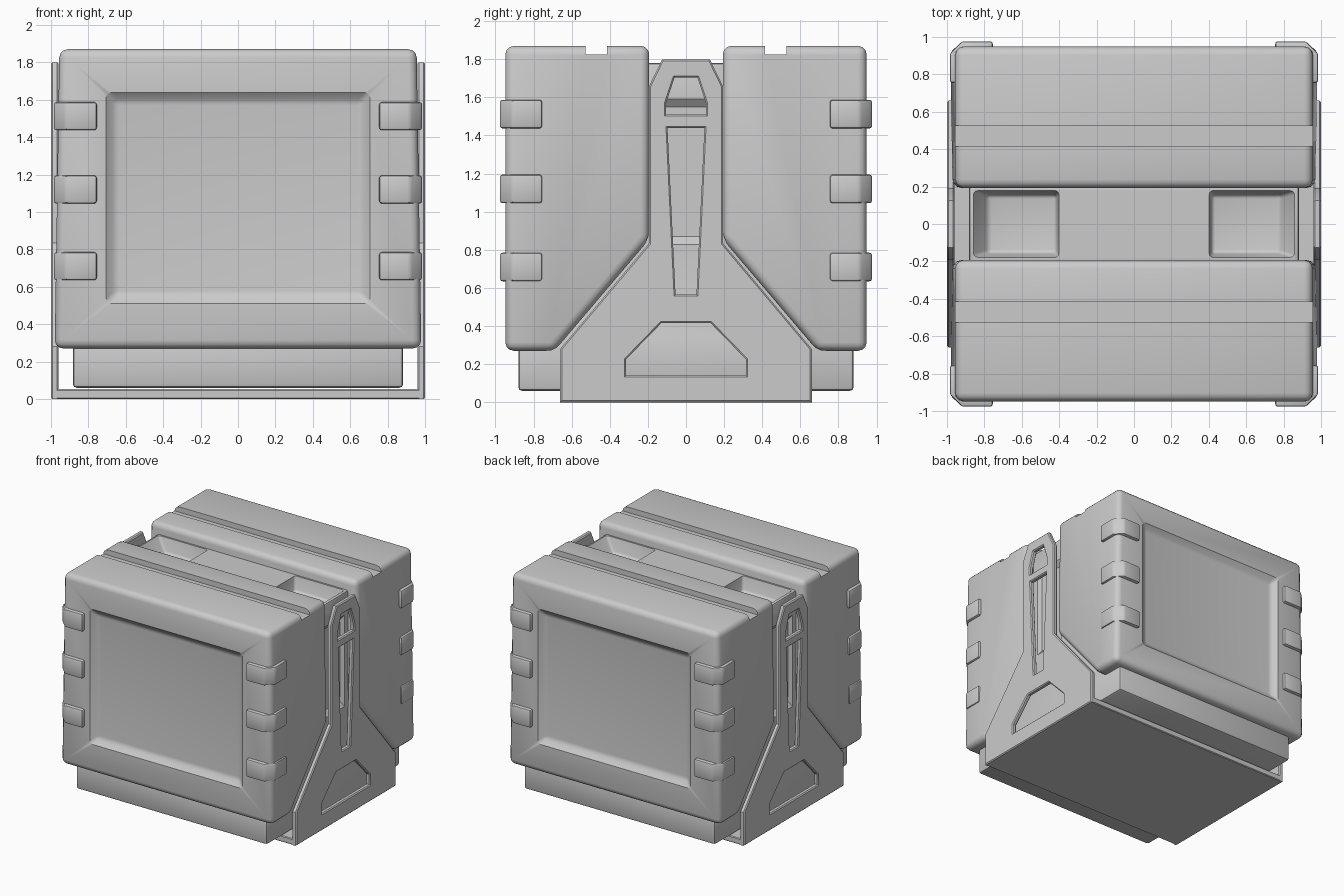
import bpy, bmesh
from mathutils import Matrix

if "Cube" in bpy.data.objects:
    bpy.data.objects.remove(bpy.data.objects["Cube"])


def finish(ob):
    """Bake modifiers and shade smooth with sharp edges kept."""
    bpy.ops.object.select_all(action='DESELECT')
    ob.select_set(True)
    bpy.context.view_layer.objects.active = ob
    bpy.ops.object.convert(target='MESH')
    bpy.ops.object.shade_smooth_by_angle(angle=0.6)


def loft(name, loop_a, loop_b):
    """Solid between two matching loops of 3D points."""
    bm = bmesh.new()
    a = [bm.verts.new(p) for p in loop_a]
    b = [bm.verts.new(p) for p in loop_b]
    n = len(a)
    bm.faces.new(a)
    bm.faces.new(b)
    for i in range(n):
        j = (i + 1) % n
        bm.faces.new((a[i], a[j], b[j], b[i]))
    bmesh.ops.recalc_face_normals(bm, faces=bm.faces)
    me = bpy.data.meshes.new(name)
    bm.to_mesh(me)
    bm.free()
    ob = bpy.data.objects.new(name, me)
    bpy.context.collection.objects.link(ob)
    return ob


def rect(u0, u1, v0, v1):
    return [(u0, v0), (u1, v0), (u1, v1), (u0, v1)]


def bevel(ob, width, segments):
    m = ob.modifiers.new("bevel", 'BEVEL')
    m.width, m.segments, m.limit_method = width, segments, 'ANGLE'


def mirror(ob, x=False, y=False):
    m = ob.modifiers.new("mirror", 'MIRROR')
    m.use_axis = (x, y, False)
    m.use_mirror_merge = False


def cut(ob, cutters):
    for c in cutters:
        c.hide_render = True
        m = ob.modifiers.new("cut", 'BOOLEAN')
        m.operation, m.object, m.solver = 'DIFFERENCE', c, 'EXACT'


def remove(cutters):
    for c in cutters:
        bpy.data.objects.remove(c)


# padded half shells, slightly narrower at the top
def shell_x(z):
    return 0.98 - 0.025 * (z - 0.27) / 1.6


profile = [(0.193, 1.87), (0.948, 1.87), (0.948, 0.27), (0.69, 0.27), (0.193, 0.855)]
shell = loft("half_shells", [(-shell_x(z), y, z) for y, z in profile],
             [(shell_x(z), y, z) for y, z in profile])
bevel(shell, 0.045, 3)
groove = rect(0.414, 0.527, 1.825, 2.0)
cutters = [
    loft("groove_cutter", [(-1.2, y, z) for y, z in groove], [(1.2, y, z) for y, z in groove]),
    loft("panel_cutter", [(x, 0.908, z) for x, z in rect(-0.655, 0.655, 0.56, 1.59)],
         [(x, 0.96, z) for x, z in rect(-0.72, 0.72, 0.495, 1.655)]),
]
bevel(cutters[1], 0.02, 3)
cut(shell, cutters)
mirror(shell, y=True)
finish(shell)
remove(cutters)

# inner core: wide base and central column
half = [(0.88, 0.06), (0.88, 0.3), (0.62, 0.36), (0.22, 0.88), (0.22, 1.78)]
outline = half + [(-y, z) for y, z in reversed(half)]
core = loft("inner_core", [(-0.883, y, z) for y, z in outline],
            [(0.883, y, z) for y, z in outline])
bevel(core, 0.02, 2)
cutters = []
for s in (-1, 1):
    # hand pocket in the top deck, sloped at its outer end
    pocket = loft("pocket_cutter", [(s * x, y, 1.66) for x, y in rect(0.415, 0.78, -0.155, 0.155)],
                  [(s * x, y, 1.80) for x, y in rect(0.40, 0.872, -0.182, 0.182)])
    bevel(pocket, 0.02, 3)
    # shallow channel behind the frame slot
    channel = loft("channel_cutter",
                   [(s * 0.85, y, z) for y, z in rect(-0.13, 0.13, 0.87, 1.55)],
                   [(s * 0.89, y, z) for y, z in rect(-0.15, 0.15, 0.82, 1.60)])
    cutters += [pocket, channel]
cut(core, cutters)
finish(core)
remove(cutters)

# side frames: outline with three openings
sides = [(0.66, 0.0), (0.66, 0.28), (0.193, 0.835), (0.193, 1.66), (0.125, 1.8)]
top_hole = [(0.105, 1.51), (0.105, 1.57), (0.06, 1.705)]
slot = [(0.055, 0.565), (0.097, 1.44)]
low_hole = [(0.315, 0.14), (0.315, 0.225), (0.13, 0.415)]
for name, cx in (("left_frame", -0.98), ("right_frame", 0.98)):
    cu = bpy.data.curves.new(name, 'CURVE')
    cu.dimensions, cu.fill_mode = '2D', 'BOTH'
    cu.extrude, cu.bevel_depth, cu.bevel_resolution, cu.offset = 0.012, 0.008, 0, -0.008
    for h in (sides, top_hole, slot, low_hole):
        pts = h + [(-y, z) for y, z in reversed(h)]
        sp = cu.splines.new('POLY')
        sp.points.add(len(pts) - 1)
        for p, (y, z) in zip(sp.points, pts):
            p.co = (y, z, 0, 1)
        sp.use_cyclic_u = True
    ob = bpy.data.objects.new(name, cu)
    bpy.context.collection.objects.link(ob)
    ob.matrix_world = Matrix(((0, 0, 1, cx), (1, 0, 0, 0), (0, 1, 0, 0), (0, 0, 0, 1)))
    finish(ob)

# bottom plate joining the side frames
plate = loft("bottom_plate", [(x, y, 0.0) for x, y in rect(-0.985, 0.985, -0.66, 0.66)],
             [(x, y, 0.052) for x, y in rect(-0.985, 0.985, -0.66, 0.66)])
bevel(plate, 0.006, 1)
finish(plate)

# corner clips, three per vertical corner
clip = [(0.755, 0.92), (0.755, 0.977), (0.92, 0.977), (0.985, 0.912),
        (0.985, 0.755), (0.93, 0.755), (0.91, 0.90)]
for i, z in enumerate((0.71, 1.12, 1.512)):
    ob = loft(f"corner_clips_{i + 1}", [(x, y, z - 0.075) for x, y in clip],
              [(x, y, z + 0.075) for x, y in clip])
    bevel(ob, 0.014, 2)
    mirror(ob, x=True, y=True)
    finish(ob)
